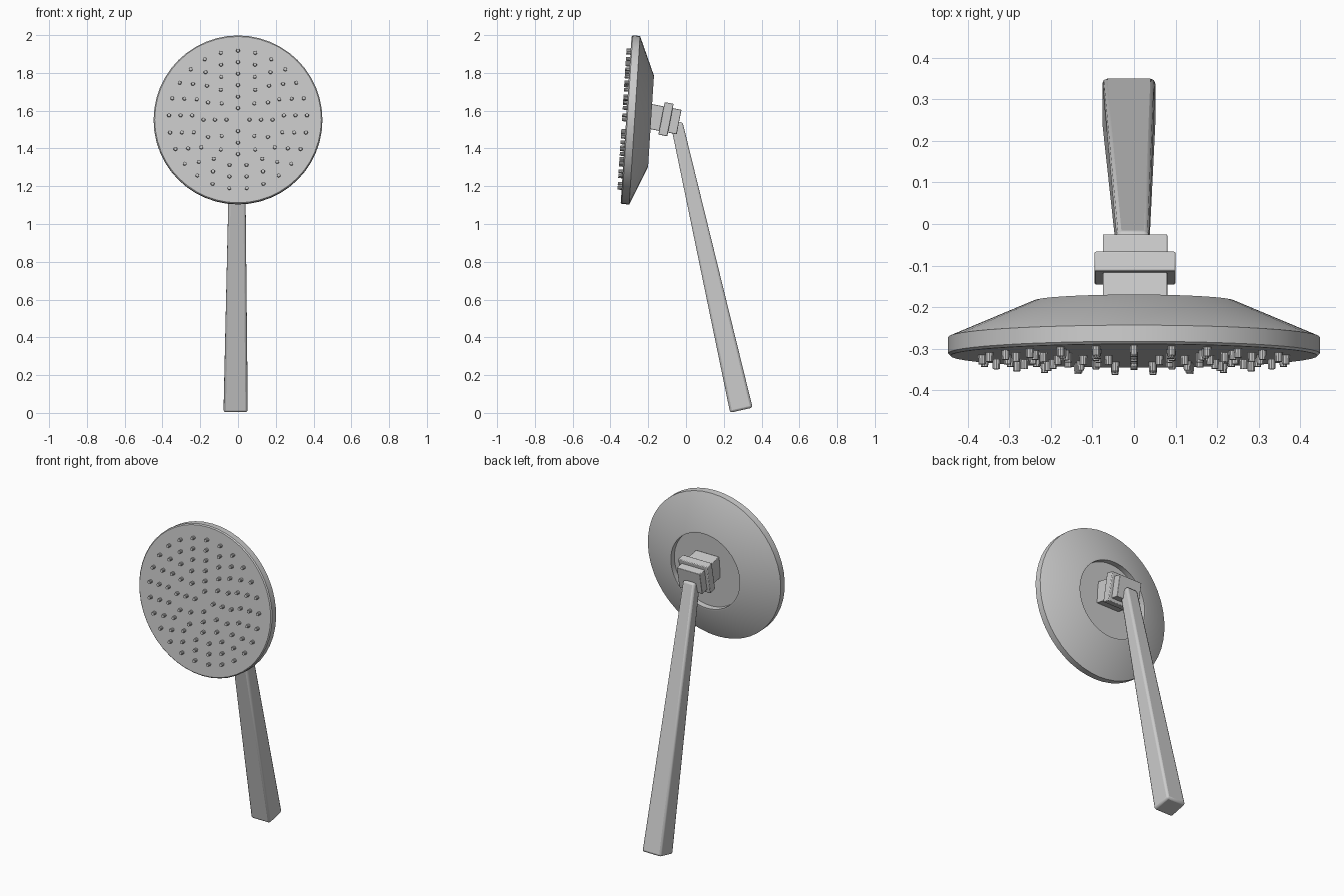
import bpy, bmesh, math
from mathutils import Matrix, Vector

if "Cube" in bpy.data.objects:
    bpy.data.objects.remove(bpy.data.objects["Cube"])

metal = bpy.data.materials.new("grey_metal")
metal.diffuse_color = (0.6, 0.6, 0.6, 1)
metal.use_nodes = True
metal.node_tree.nodes["Principled BSDF"].inputs["Base Color"].default_value = metal.diffuse_color


def frame(centre, tilt):
    """Local Z points to the back, local -Y points up, leaning back by tilt degrees."""
    s, c = math.sin(math.radians(tilt)), math.cos(math.radians(tilt))
    m = Matrix(((1, 0, 0), (0, -s, c), (0, -c, -s))).to_4x4()
    return Matrix.Translation(centre) @ m


def finish(name, bm, matrix, bevel=0.0):
    bmesh.ops.recalc_face_normals(bm, faces=bm.faces)
    me = bpy.data.meshes.new(name)
    bm.to_mesh(me)
    bm.free()
    me.transform(matrix)
    me.materials.append(metal)
    ob = bpy.data.objects.new(name, me)
    bpy.context.collection.objects.link(ob)
    if bevel:
        mod = ob.modifiers.new("bevel", 'BEVEL')
        mod.width, mod.segments = bevel, 2
    bpy.ops.object.select_all(action='DESELECT')
    ob.select_set(True)
    bpy.context.view_layer.objects.active = ob
    bpy.ops.object.shade_smooth_by_angle(angle=math.radians(30))
    return ob


head = frame((0, -0.317, 1.5525), 3.7)

# Head: lathed dish with a recessed back
profile = [(0, 0), (0.441, 0), (0.447, 0.006), (0.447, 0.045),
           (0.242, 0.132), (0.232, 0.132), (0.232, 0.098), (0, 0.098)]
bm = bmesh.new()
vs = [bm.verts.new((r, 0, d)) for r, d in profile]
edges = [bm.edges.new(p) for p in zip(vs, vs[1:])]
bmesh.ops.spin(bm, geom=vs + edges, cent=(0, 0, 0), axis=(0, 0, 1),
               angle=math.tau, steps=48, use_duplicate=False)
bmesh.ops.remove_doubles(bm, verts=bm.verts, dist=1e-4)
finish("shower_head", bm, head)

# Nozzles: concentric rings, each starting at the top
bm = bmesh.new()
for ring, count in enumerate((4, 8, 12, 17, 21, 25), 1):
    r = 0.061 * ring
    for i in range(count):
        a = math.tau * i / count
        bmesh.ops.create_cone(
            bm, cap_ends=True, segments=10, radius1=0.009, radius2=0.0105, depth=0.024,
            matrix=Matrix.Translation((r * math.sin(a), -r * math.cos(a), -0.010)))
finish("nozzles", bm, head)


# Neck block and its wider collar
def block(name, centre, size, bevel):
    bm = bmesh.new()
    bmesh.ops.create_cube(bm, size=1, matrix=Matrix.Diagonal((*size, 1)))
    finish(name, bm, frame(centre, 11), bevel)


block("neck", (0.0025, -0.13, 1.558), (0.155, 0.132, 0.19), 0.003)
block("collar", (0.0025, -0.106, 1.555), (0.195, 0.175, 0.048), 0.004)

# Handle: tapered bar leaning back towards its foot
foot, top = Vector((-0.0125, 0.293, 0.0145)), Vector((-0.003, -0.05, 1.535))
axis = (top - foot).normalized()
side = Vector((1, 0, 0))
back = axis.cross(side).normalized()
bm = bmesh.new()
rings = []
for c, w, d in ((foot, 0.064, 0.061), (top, 0.039, 0.032)):
    rings.append([bm.verts.new(c + side * sx * w + back * sy * d)
                  for sx, sy in ((-1, -1), (1, -1), (1, 1), (-1, 1))])
bm.faces.new(rings[0])
bm.faces.new(rings[1])
for i in range(4):
    j = (i + 1) % 4
    bm.faces.new((rings[0][i], rings[0][j], rings[1][j], rings[1][i]))
finish("handle", bm, Matrix.Identity(4), 0.012)
